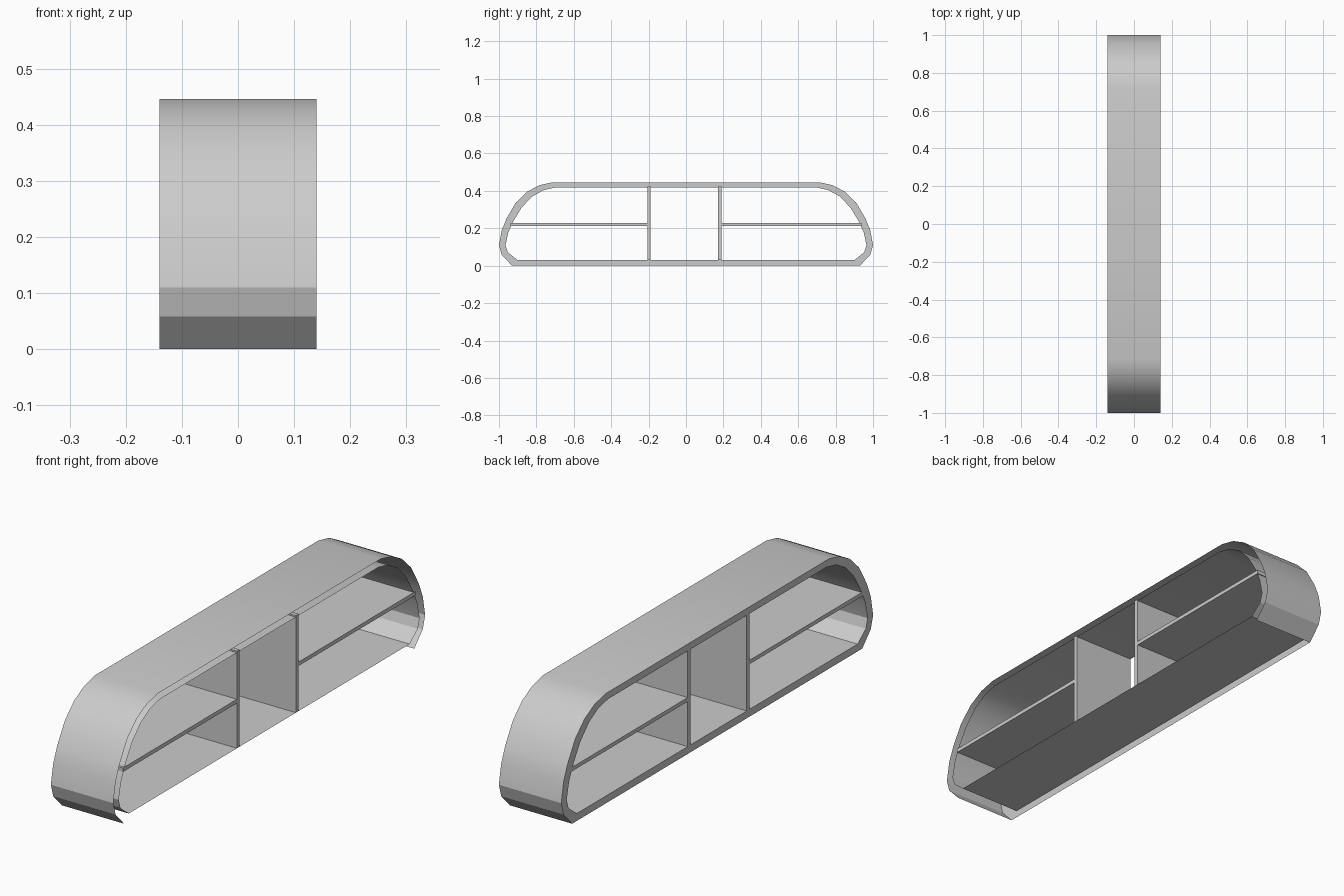
import bpy, bmesh
from math import radians

if "Cube" in bpy.data.objects:
    bpy.data.objects.remove(bpy.data.objects["Cube"])

HALF = 0.14  # half depth along x

# Half profiles (y, z), from top to bottom on the +y side
OUTER = [(.715, .446), (.785, .430), (.85, .395), (.91, .337), (.96, .252),
         (.985, .19), (1.0, .11), (.985, .058), (.93, 0)]
INNER = [(.70, .418), (.762, .404), (.822, .370), (.878, .312), (.925, .235),
         (.95, .178), (.965, .11), (.953, .072), (.90, .03)]


def loop(half):
    """Closed loop: +y side downwards, then mirrored -y side upwards."""
    return half + [(-y, z) for y, z in reversed(half)]


def finish(name, bm, smooth=False):
    me = bpy.data.meshes.new(name)
    bm.to_mesh(me)
    bm.free()
    ob = bpy.data.objects.new(name, me)
    bpy.context.collection.objects.link(ob)
    if smooth:
        bpy.ops.object.select_all(action='DESELECT')
        ob.select_set(True)
        bpy.context.view_layer.objects.active = ob
        bpy.ops.object.shade_smooth_by_angle(angle=radians(25))
    return ob


def shell_frame():
    bm = bmesh.new()

    def ring(pts, x):
        return [bm.verts.new((x, y, z)) for y, z in pts]

    out, inn = loop(OUTER), loop(INNER)
    o_back, o_open = ring(out, -HALF), ring(out, HALF)
    i_back, i_open = ring(inn, -HALF), ring(inn, HALF)
    n, bottom = len(out), len(OUTER) - 1
    for k in range(n):
        j = (k + 1) % n
        # outer skin is open underneath
        if k != bottom:
            bm.faces.new((o_back[k], o_back[j], o_open[j], o_open[k]))
        # inner lining
        bm.faces.new((i_back[j], i_back[k], i_open[k], i_open[j]))
        # rim on the -x side only; the +x side is open
        bm.faces.new((o_back[j], o_back[k], i_back[k], i_back[j]))
    finish("shelf_frame", bm, True)


def box(name, y0, y1, z0, z1):
    bm = bmesh.new()
    bmesh.ops.create_cube(bm, size=1)
    for v in bm.verts:
        v.co = (v.co.x * 2 * HALF,
                (y0 + y1) / 2 + v.co.y * (y1 - y0),
                (z0 + z1) / 2 + v.co.z * (z1 - z0))
    finish(name, bm)


shell_frame()

# Upright dividers, reaching slightly into the frame's top
box("divider_left", -.207, -.189, .03, .424)
box("divider_right", .171, .189, .03, .424)

# Side shelves between the dividers and the rounded ends
box("shelf_left", -.938, -.207, .213, .229)
box("shelf_right", .189, .938, .213, .229)
